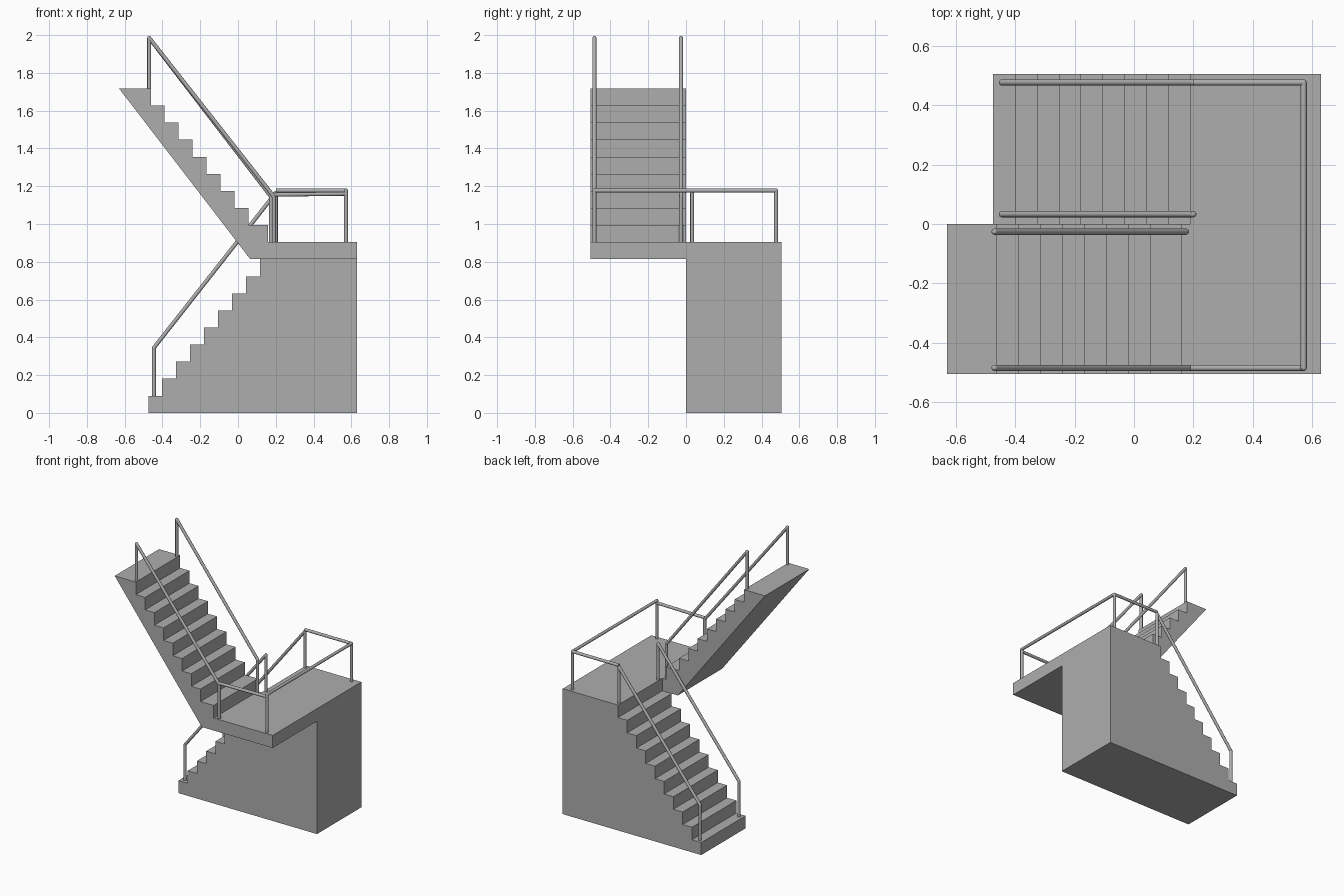
import bpy
import bmesh
from mathutils import Vector

cube = bpy.data.objects.get("Cube")
if cube:
    bpy.data.objects.remove(cube, do_unlink=True)

grey = bpy.data.materials.new("concrete_grey")
grey.use_nodes = True
colour = (0.42, 0.42, 0.42, 1)
grey.diffuse_color = colour
grey.node_tree.nodes["Principled BSDF"].inputs["Base Color"].default_value = colour

RISE, RUN = 0.0904, 0.0738
LANDING, END = RISE * 10, 0.63


def finish(name, bm):
    bmesh.ops.recalc_face_normals(bm, faces=bm.faces)
    mesh = bpy.data.meshes.new(name)
    bm.to_mesh(mesh)
    bm.free()
    mesh.materials.append(grey)
    obj = bpy.data.objects.new(name, mesh)
    bpy.context.collection.objects.link(obj)
    return obj


def extrude_profile(name, points, y0, y1):
    """Side profile in x-z, extruded along y."""
    bm = bmesh.new()
    face = bm.faces.new([bm.verts.new((x, y0, z)) for x, z in points])
    new = bmesh.ops.extrude_face_region(bm, geom=[face])["geom"]
    bmesh.ops.translate(bm, vec=(0, y1 - y0, 0),
                        verts=[v for v in new if isinstance(v, bmesh.types.BMVert)])
    return finish(name, bm)


def tube(name, points, radius=0.0105):
    """Round rail along a path, with a ball at each bend."""
    bm = bmesh.new()
    points = [Vector(p) for p in points]
    for a, b in zip(points, points[1:]):
        turn = (b - a).to_track_quat("Z", "Y").to_matrix().to_4x4()
        turn.translation = (a + b) / 2
        bmesh.ops.create_cone(bm, cap_ends=True, segments=16, radius1=radius,
                              radius2=radius, depth=(b - a).length, matrix=turn)
    for p in points[1:-1]:
        ball = bmesh.ops.create_uvsphere(bm, u_segments=16, v_segments=8, radius=radius)
        bmesh.ops.translate(bm, vec=p, verts=ball["verts"])
    obj = finish(name, bm)
    bpy.ops.object.select_all(action="DESELECT")
    obj.select_set(True)
    bpy.context.view_layer.objects.active = obj
    bpy.ops.object.shade_smooth_by_angle()


# Solid lower flight with its half of the landing
lower = [(END, 0), (-0.475, 0)]
for i in range(10):
    x = -0.475 + RUN * i
    lower += [(x, RISE * (i + 1)), (x + RUN if i < 9 else END, RISE * (i + 1))]
extrude_profile("lower_flight", lower, 0, 0.505)

# Upper flight with sloping underside and landing slab
upper = [(0.065, LANDING - RISE), (END, LANDING - RISE), (END, LANDING), (0.16, LANDING)]
for i in range(9):
    z = LANDING + RISE * (i + 1)
    start = 0.16 if i == 0 else 0.055 - RUN * (i - 1)
    stop = 0.055 - RUN * i if i < 8 else -END
    upper += [(start, z), (stop, z)]
extrude_profile("upper_flight", upper, -0.505, 0)

# Lower flight handrails, each with a post at both ends
for name, y in (("lower_outer_rail", 0.477), ("lower_inner_rail", 0.033)):
    tube(name, [(-0.445, y, RISE), (-0.445, y, 0.345),
                (0.2, y, 1.165), (0.2, y, LANDING)])

# Upper flight handrails, each with a post at both ends
for name, y, x in (("upper_outer_rail", -0.485, 0.19), ("upper_inner_rail", -0.026, 0.175)):
    tube(name, [(-0.47, y, RISE * 19), (-0.47, y, 1.985),
                (x, y, 1.145), (x, y, LANDING)])

# Landing guard rail around the outer edge
tube("landing_back_rail", [(0.2, 0.477, 1.177), (0.572, 0.477, 1.177),
                           (0.572, 0.477, LANDING)])
tube("landing_side_rail", [(0.572, 0.477, 1.177), (0.572, -0.485, 1.177),
                           (0.572, -0.485, LANDING)])
tube("landing_front_rail", [(0.19, -0.485, 1.155), (0.572, -0.485, 1.16)])
